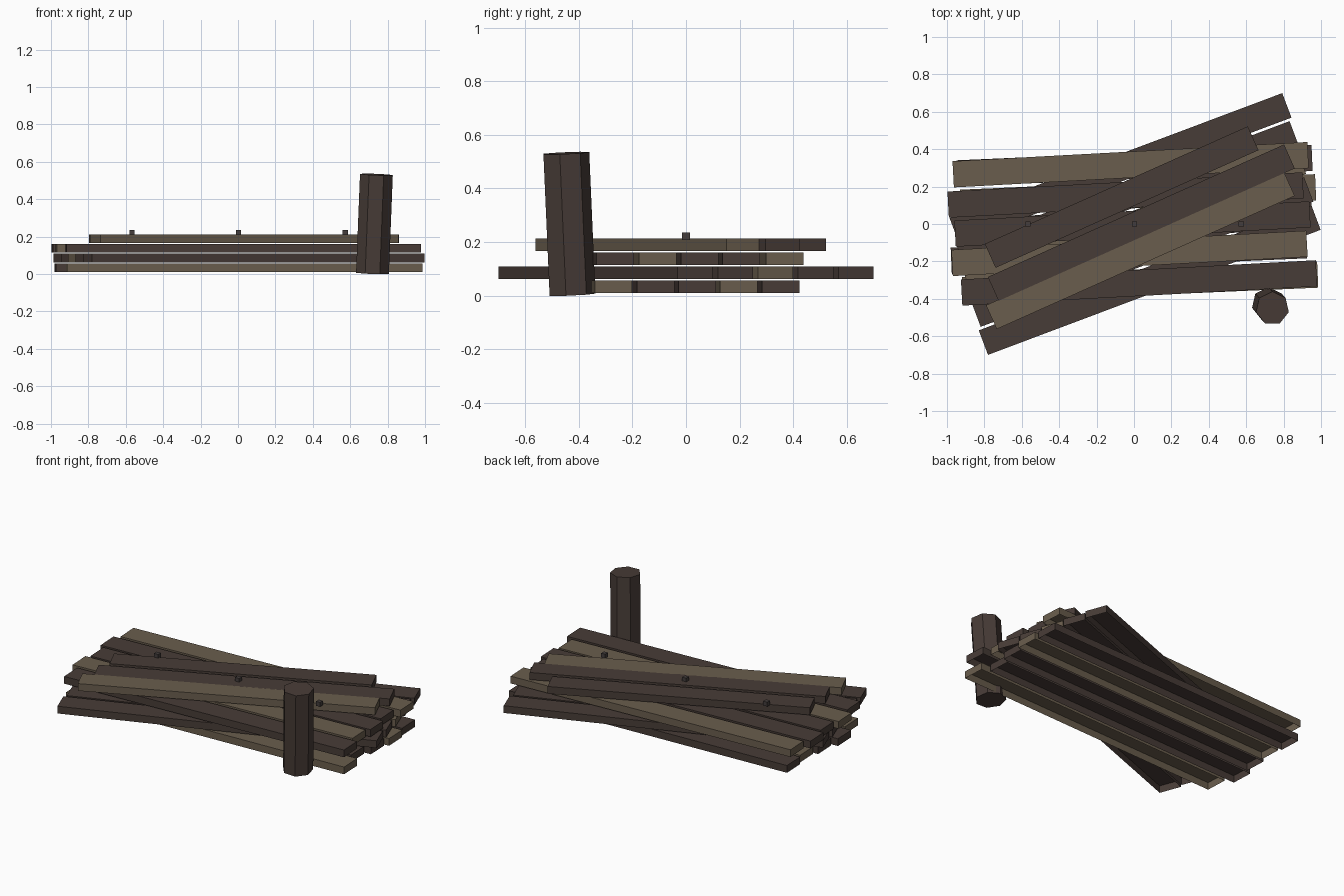
import bpy
import bmesh
import math
from mathutils import Vector

cube = bpy.data.objects.get("Cube")
if cube:
    bpy.data.objects.remove(cube, do_unlink=True)


def make_material(name, rgb):
    mat = bpy.data.materials.new(name)
    mat.use_nodes = True
    color = (*rgb, 1.0)
    mat.diffuse_color = color
    mat.node_tree.nodes["Principled BSDF"].inputs["Base Color"].default_value = color
    return mat


DARK = make_material("dark_wood", (0.064, 0.045, 0.038))
LIGHT = make_material("light_wood", (0.143, 0.110, 0.074))
NAIL = make_material("nail_metal", (0.058, 0.048, 0.046))


def open_box(name, center, size, angle, mat):
    """Box without an underside."""
    bm = bmesh.new()
    bmesh.ops.create_cube(bm, size=1)
    bmesh.ops.scale(bm, vec=size, verts=bm.verts)
    bm.normal_update()
    under = [f for f in bm.faces if f.normal.z < -0.5]
    bmesh.ops.delete(bm, geom=under, context="FACES")
    mesh = bpy.data.meshes.new(name)
    bm.to_mesh(mesh)
    bm.free()
    mesh.materials.append(mat)
    obj = bpy.data.objects.new(name, mesh)
    obj.location = center
    obj.rotation_euler.z = math.radians(angle)
    bpy.context.collection.objects.link(obj)


WIDTH, THICK = 0.14, 0.046
FIRST_Z, LAYER_STEP = 0.0335, 0.052

# Stacked layers: angle, then planks as (x, y, length, material), back to front
layers = [
    (2.5, [(0.003, 0.312, 1.9, DARK), (0.022, 0.155, 1.9, LIGHT), (0.003, 0.0, 1.9, DARK),
           (-0.028, -0.155, 1.9, DARK), (0.033, -0.312, 1.9, LIGHT)]),
    (20.6, [(0.006 - 0.078 * k, 0.3 * k, 1.9, LIGHT if k == 0 else DARK)
            for k in (1, 0.5, 0, -0.5, -1)]),
    (3.1, [(-0.018, 0.317, 1.9, LIGHT), (-0.045, 0.155, 1.9, DARK), (-0.008, 0.0, 1.9, DARK),
           (-0.024, -0.157, 1.9, LIGHT), (0.027, -0.315, 1.9, DARK)]),
    (24.1, [(-0.066, 0.144, 1.54, DARK), (0.039, 0.007, 1.735, DARK),
            (0.034, -0.142, 1.745, LIGHT)]),
]

for level, (angle, planks) in enumerate(layers):
    z = FIRST_Z + level * LAYER_STEP
    for i, (x, y, length, mat) in enumerate(planks):
        open_box(f"plank_layer_{level + 1}_{i + 1}", (x, y, z), (length, WIDTH, THICK), angle, mat)

# Nail heads along the top
for i in (-1, 0, 1):
    open_box(f"nail_{i + 2}", (0.003 + 0.57 * i, 0, 0.222), (0.028, 0.028, 0.028), 0, NAIL)

# Leaning seven-sided post
bottom, top = Vector((0.719, -0.428, 0.004)), Vector((0.740, -0.451, 0.532))
axis = top - bottom
bpy.ops.mesh.primitive_cylinder_add(vertices=7, radius=0.09, depth=axis.length,
                                    location=(bottom + top) / 2)
post = bpy.context.object
post.name = "leaning_post"
post.rotation_euler = Vector((0, 0, 1)).rotation_difference(axis).to_euler()
post.data.materials.append(DARK)
